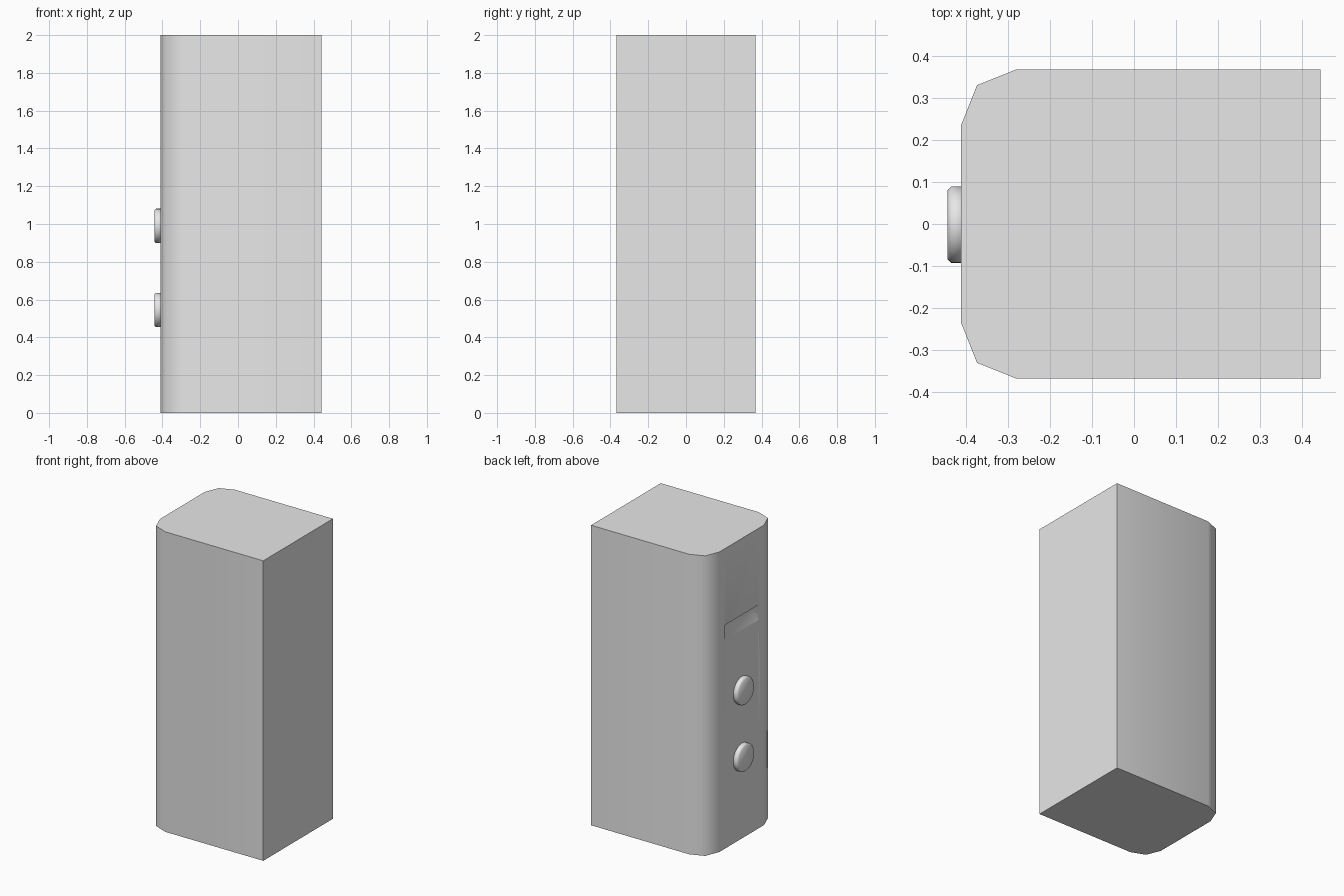
import bpy, bmesh, math

cube = bpy.data.objects.get("Cube")
if cube:
    bpy.data.objects.remove(cube, do_unlink=True)

grey = bpy.data.materials.new("light_grey")
grey.use_nodes = True
grey.diffuse_color = (0.8, 0.8, 0.8, 1)
grey.node_tree.nodes["Principled BSDF"].inputs["Base Color"].default_value = (0.8, 0.8, 0.8, 1)

HEIGHT, FACE_X, BACK_X = 2.0, -0.411, 0.443
SLOT_Y, SLOT_LOW, SLOT_HIGH, SLOT_DEPTH = 0.175, 1.39, 1.49, 0.08

# Half outline from the flat end round the chamfered corner to the panel edge
half = [(BACK_X, 0.367), (-0.28, 0.367), (-0.373, 0.33), (FACE_X, 0.235), (FACE_X, SLOT_Y)]
outline = half + [(x, -y) for x, y in reversed(half)]

bm = bmesh.new()


def face(points, smooth):
    f = bm.faces.new([bm.verts.new(p) for p in points])
    f.smooth = smooth


def wall(a, b, smooth):
    face([(*a, 0), (*b, 0), (*b, HEIGHT), (*a, HEIGHT)], smooth)


# Flat caps and flat end
for z in (0, HEIGHT):
    face([(x, y, z) for x, y in outline], False)
wall(outline[-1 * len(outline)], outline[-1], False)

for side in (1, -1):
    # Long side, chamfered corner and the strip beside the panel
    mirrored = [(x, y * side) for x, y in half]
    for a, b in zip(mirrored[:3], mirrored[1:4]):
        wall(a, b, True)
    outer, inner = mirrored[3], mirrored[4]
    levels = (0, SLOT_LOW, SLOT_HIGH, HEIGHT)
    face([(*outer, HEIGHT), (*outer, 0)] + [(*inner, z) for z in levels], True)
    # Triangular cheek of the slot
    y = SLOT_Y * side
    face([(FACE_X, y, SLOT_LOW), (FACE_X, y, SLOT_HIGH),
          (FACE_X + SLOT_DEPTH, y, SLOT_HIGH)], True)


def across(low, high, smooth):
    """Quad spanning the panel width between two (x, z) points."""
    (x1, z1), (x2, z2) = low, high
    face([(x1, SLOT_Y, z1), (x1, -SLOT_Y, z1), (x2, -SLOT_Y, z2), (x2, SLOT_Y, z2)], smooth)


# Panel, sloping slot floor, slot ceiling, upper panel
slot_inner = (FACE_X + SLOT_DEPTH, SLOT_HIGH)
across((FACE_X, 0), (FACE_X, SLOT_LOW), False)
across((FACE_X, SLOT_LOW), slot_inner, True)
across(slot_inner, (FACE_X, SLOT_HIGH), True)
across((FACE_X, SLOT_HIGH), (FACE_X, HEIGHT), True)

bmesh.ops.remove_doubles(bm, verts=bm.verts, dist=0.0001)
bmesh.ops.recalc_face_normals(bm, faces=bm.faces)
mesh = bpy.data.meshes.new("housing")
bm.to_mesh(mesh)
bm.free()
mesh.materials.append(grey)
bpy.context.collection.objects.link(bpy.data.objects.new("housing", mesh))

# Two round buttons on the panel
for name, z in (("upper_button", 0.99), ("lower_button", 0.545)):
    bpy.ops.mesh.primitive_cylinder_add(
        vertices=32, radius=0.091, depth=0.043,
        location=(-0.4215, -0.002, z), rotation=(0, math.pi / 2, 0))
    button = bpy.context.object
    button.name = name
    button.data.materials.append(grey)
    bpy.ops.object.shade_smooth()
    bevel = button.modifiers.new("rim", 'BEVEL')
    bevel.width = 0.009
    bevel.segments = 1
    bevel.limit_method = 'ANGLE'
    bevel.angle_limit = math.radians(40)
